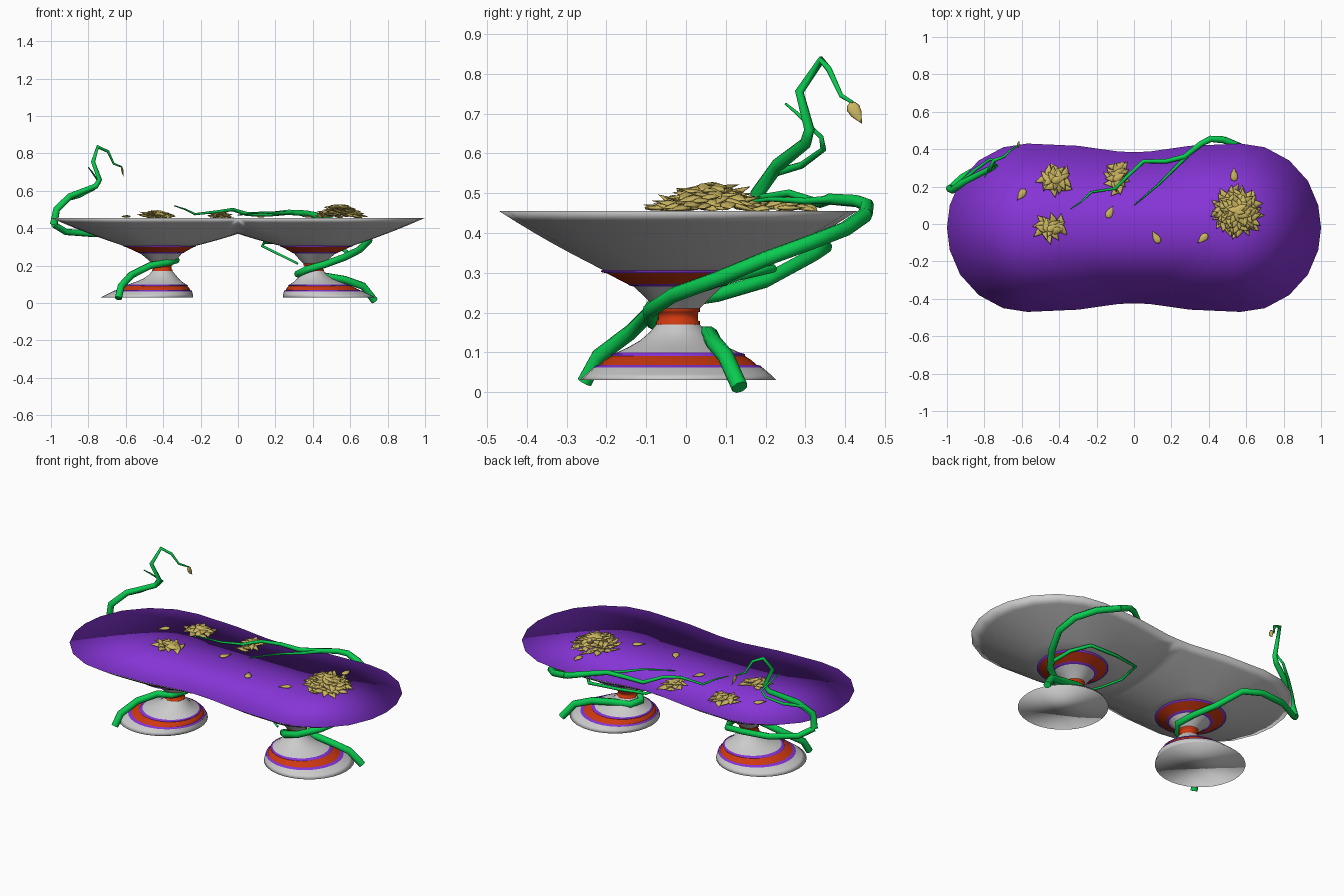
import bpy, bmesh, random
from math import sin, cos, pi, atan2
from mathutils import Vector, Matrix, Euler

if "Cube" in bpy.data.objects:
    bpy.data.objects.remove(bpy.data.objects["Cube"])

random.seed(4)
CY = -0.02   # y of dish and pedestal axes
RIM = 0.455  # rim height


def material(name, rgb):
    m = bpy.data.materials.new(name)
    m.diffuse_color = (*rgb, 1)
    m.use_nodes = True
    m.node_tree.nodes["Principled BSDF"].inputs["Base Color"].default_value = m.diffuse_color
    return m


PURPLE = material("purple", (0.24, 0.035, 0.68))
RED = material("red", (0.62, 0.04, 0.005))
GREEN = material("green", (0.003, 0.6, 0.08))
GOLD = material("gold", (0.6, 0.47, 0.12))
GREY = material("grey", (0.6, 0.6, 0.6))


def finish(name, bm, mats=(), smooth=True):
    me = bpy.data.meshes.new(name)
    bmesh.ops.recalc_face_normals(bm, faces=bm.faces)
    for f in bm.faces:
        f.smooth = smooth
    bm.to_mesh(me)
    bm.free()
    for m in mats:
        me.materials.append(m)
    ob = bpy.data.objects.new(name, me)
    bpy.context.collection.objects.link(ob)
    return ob


# Dish: one half lofted from the peanut rim down to the pedestal ring, then mirrored
def dish():
    quarter = [(0, .405), (.08, .407), (.3, .438), (.57, .45), (.7, .43),
               (.83, .36), (.93, .25), (.985, .12), (1, 0)]
    outer = quarter + [(x, -y) for x, y in reversed(quarter[:-1])]
    top = [Vector((x, CY + y, RIM)) for x, y in outer]
    seam = [Vector((0, CY + y, .37 + .085 * (y / .405) ** 2))
            for y in (-.3, -.2, -.1, 0, .1, .2, .3)]
    loop = top + seam
    bm = bmesh.new()
    rings = []
    steps = 6
    for k in range(steps + 1):
        t = k / steps
        ring = []
        for p in loop:
            a = atan2(p.y - CY, (p.x - .42) * .85)
            q = Vector((.42 + .19 * cos(a), CY + .19 * sin(a), .305))
            v = p.lerp(q, t)
            v.z = p.z + (q.z - p.z) * (t + .15 * t * (1 - t))
            if p.x == 0 and k == 0:
                v.x = 0
            ring.append(bm.verts.new(v))
        rings.append(ring)
    n = len(loop)
    for a, b in zip(rings, rings[1:]):
        for i in range(n):
            j = (i + 1) % n
            bm.faces.new((a[i], a[j], b[j], b[i]))
    bm.faces.new(rings[-1])
    # purple top surface, sharing the rim
    hub = bm.verts.new((.5, CY, RIM))
    mid = bm.verts.new((0, CY, RIM))
    fan = rings[0][:len(top)]
    fan = [mid] + fan + [mid]
    for a, b in zip(fan, fan[1:]):
        bm.faces.new((a, b, hub)).material_index = 1
    ob = finish("dish", bm, (GREY, PURPLE))
    mod = ob.modifiers.new("mirror", 'MIRROR')
    mod.merge_threshold = 0.0005


dish()


# Pedestals: stacked bands, each row is (radius, height)
def axis_x(z):
    pts = [(.03, .487), (.065, .455), (.095, .435), (.14, .405), (.23, .404), (.31, .42)]
    for (z0, x0), (z1, x1) in zip(pts, pts[1:]):
        if z <= z1:
            return x0 + (x1 - x0) * max(0, z - z0) / (z1 - z0)
    return pts[-1][1]


def band(name, side, rows, mat, cap=False):
    bm = bmesh.new()
    n = 32
    rings = [[bm.verts.new((side * axis_x(z) + r * cos(2 * pi * i / n),
                            CY + r * sin(2 * pi * i / n), z)) for i in range(n)]
             for r, z in rows]
    for a, b in zip(rings, rings[1:]):
        for i in range(n):
            j = (i + 1) % n
            bm.faces.new((a[i], a[j], b[j], b[i]))
    if cap:
        bm.faces.new(rings[0])
    finish(name, bm, (mat,))


BANDS = [
    ("foot", [(.247, .03), (.232, .045), (.212, .062)], GREY),
    ("foot_lower_trim", [(.212, .061), (.208, .066), (.196, .069)], PURPLE),
    ("foot_red_band", [(.198, .068), (.185, .08), (.166, .092)], RED),
    ("foot_upper_trim", [(.168, .091), (.168, .096), (.155, .099)], PURPLE),
    ("stem_base", [(.157, .098), (.125, .113), (.095, .13), (.072, .15), (.055, .17)], GREY),
    ("neck", [(.055, .169), (.055, .178), (.05, .18), (.05, .2), (.055, .202), (.055, .21)], RED),
    ("stem_top", [(.053, .209), (.07, .225), (.092, .247), (.112, .266)], GREY),
    ("cup_lower_trim", [(.11, .265), (.122, .268), (.128, .273)], PURPLE),
    ("cup_red_band", [(.127, .272), (.155, .286), (.182, .3)], RED),
    ("cup_upper_trim", [(.182, .299), (.194, .302), (.192, .307)], PURPLE),
]
for label, s in (("left", -1), ("right", 1)):
    for part, rows, mat in BANDS:
        band(f"{label}_{part}", s, rows, mat, part == "foot")


# Vines: tapering tubes along angular paths
def vine(name, pts, r0, r1):
    cu = bpy.data.curves.new(name, 'CURVE')
    cu.dimensions = '3D'
    cu.bevel_depth = 1
    cu.bevel_resolution = 2
    cu.use_fill_caps = True
    sp = cu.splines.new('POLY')
    sp.points.add(len(pts) - 1)
    for i, p in enumerate(pts):
        sp.points[i].co = (*p, 1)
        sp.points[i].radius = r0 + (r1 - r0) * i / (len(pts) - 1)
    cu.materials.append(GREEN)
    ob = bpy.data.objects.new(name, cu)
    bpy.context.collection.objects.link(ob)
    bpy.ops.object.select_all(action='DESELECT')
    ob.select_set(True)
    bpy.context.view_layer.objects.active = ob
    bpy.ops.object.convert(target='MESH')


vine("right_vine", [(.73, .135, .012), (.67, .1, .09), (.57, .07, .125), (.45, .06, .145),
                    (.35, .03, .145), (.32, -.03, .155), (.37, -.085, .18), (.46, -.09, .205),
                    (.57, -.03, .245), (.65, .08, .285), (.7, .2, .335), (.68, .31, .375),
                    (.6, .4, .41), (.48, .45, .445)], .021, .019)
vine("right_vine_top", [(.48, .45, .445), (.41, .455, .47), (.36, .43, .48), (.27, .36, .485),
                        (.17, .335, .475), (.05, .335, .475), (-.03, .26, .5), (-.1, .19, .49),
                        (-.23, .17, .475), (-.28, .12, .5), (-.34, .08, .52)], .019, .003)
vine("right_vine_tendril", [(.3, .38, .485), (.22, .3, .48), (.13, .21, .485), (0, .1, .47)],
     .011, .003)
vine("right_under_tendril", [(.6, .02, .255), (.56, .13, .29), (.49, .22, .31), (.3, .21, .32),
                             (.14, .18, .325), (.13, .05, .305), (.2, -.04, .27),
                             (.32, -.08, .21)], .011, .006)
vine("left_vine", [(-.64, -.255, .025), (-.625, -.22, .09), (-.57, -.14, .15), (-.47, -.09, .2),
                   (-.38, -.085, .215), (-.33, -.02, .23), (-.35, .08, .245), (-.42, .2, .28),
                   (-.5, .32, .345), (-.62, .35, .365), (-.78, .33, .37), (-.92, .25, .38),
                   (-.985, .19, .42)], .02, .017)
vine("left_vine_top", [(-.985, .19, .42), (-.97, .18, .5), (-.9, .23, .57), (-.76, .3, .625),
                       (-.74, .31, .66), (-.775, .285, .755), (-.75, .34, .835),
                       (-.695, .36, .81), (-.665, .39, .745), (-.62, .42, .727)], .021, .004)
vine("left_vine_tendril", [(-.97, .19, .51), (-.93, .22, .55), (-.85, .29, .57),
                           (-.77, .345, .61), (-.74, .34, .64), (-.78, .28, .7),
                           (-.8, .25, .725)], .012, .003)


# Seeds: flattened teardrops, pointed towards +x
def add_seed(bm, pos, rot, size=1):
    mat = (Matrix.Translation(pos) @ Euler(rot, 'ZYX').to_matrix().to_4x4()
           @ Matrix.Scale(size, 4))
    seg = 8
    rows = [(-.026, .013), (-.012, .02), (.008, .017), (.026, .008)]
    rings = [[bm.verts.new(mat @ Vector((x, r * cos(2 * pi * i / seg),
                                         .35 * r * sin(2 * pi * i / seg))))
              for i in range(seg)] for x, r in rows]
    tail, tip = (bm.verts.new(mat @ Vector((x, 0, 0))) for x in (-.032, .042))
    for a, b in zip(rings, rings[1:]):
        for i in range(seg):
            j = (i + 1) % seg
            bm.faces.new((a[i], a[j], b[j], b[i]))
    for i in range(seg):
        j = (i + 1) % seg
        bm.faces.new((tail, rings[0][j], rings[0][i]))
        bm.faces.new((tip, rings[-1][i], rings[-1][j]))


def heap(name, x, y, rx, ry, h, count):
    bm = bmesh.new()
    for i in range(count):
        d = ((i + .5) / count) ** .5
        a = i * 2.39996
        z = RIM + .007 + h * (1 - d ** 1.6)
        add_seed(bm, (x + rx * d * cos(a), y + ry * d * sin(a), z),
                 (random.uniform(-.3, .3), random.uniform(-.05, .35),
                  a + random.uniform(-.8, .8)), random.uniform(.9, 1.1))
    finish(name, bm, (GOLD,))


heap("seed_heap_right", .55, .065, .115, .115, .06, 75)
heap("seed_heap_back_left", -.42, .235, .075, .06, .025, 20)
heap("seed_heap_front_left", -.45, -.02, .075, .05, .025, 17)
heap("seed_heap_middle", -.09, .25, .04, .075, .025, 18)

bm = bmesh.new()
for x, y, a in ((-.6, .16, -2.2), (-.13, .06, 1.1), (.12, -.075, 2.1),
                (.37, -.075, -2.4), (.535, .26, 1.6)):
    add_seed(bm, (x, y, RIM + .008), (0, 0, a))
add_seed(bm, (-.618, .425, .705), (0, 1.4, .5), .85)
finish("loose_seeds", bm, (GOLD,))
